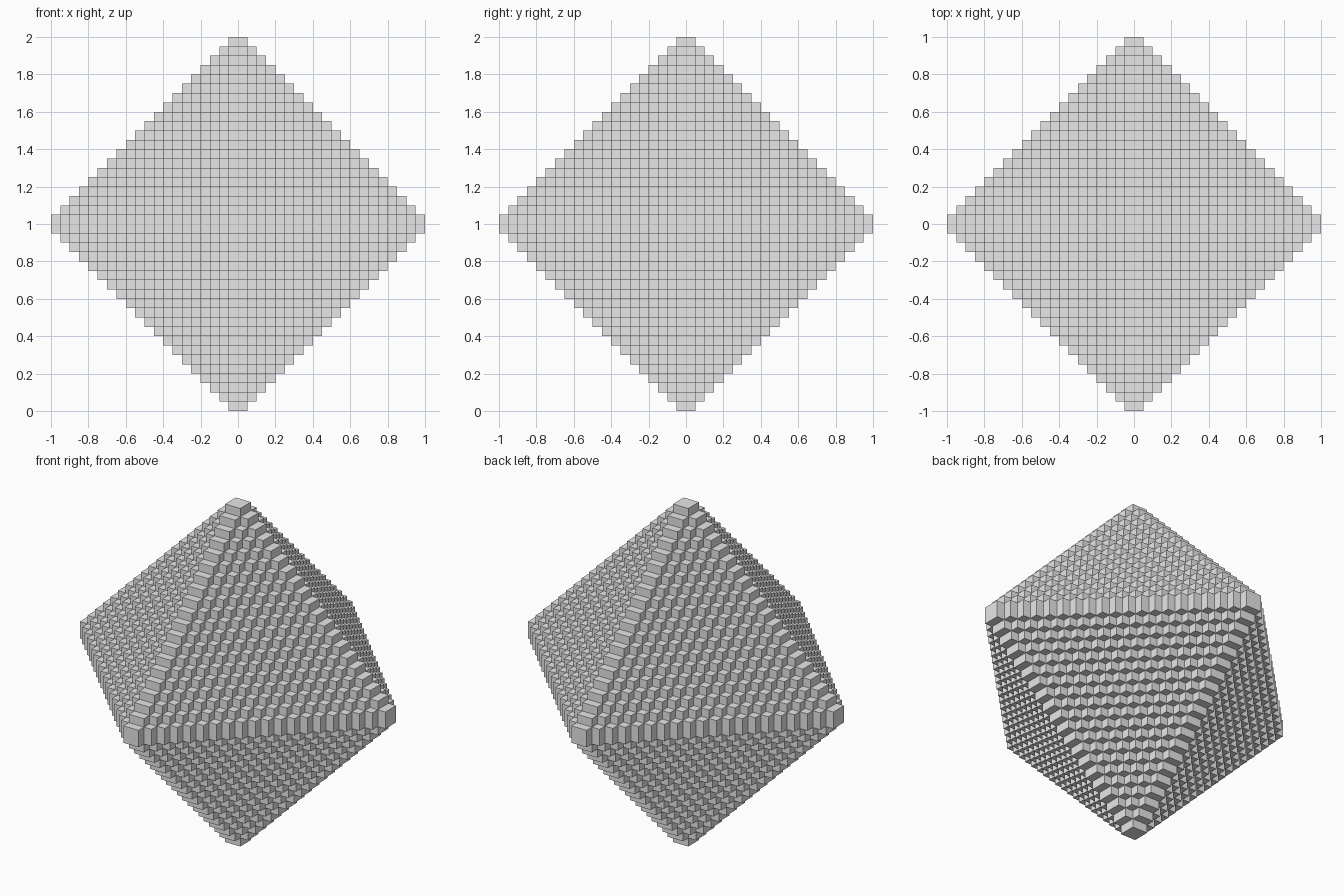
import bpy
import bmesh
from mathutils import Vector

cube = bpy.data.objects.get("Cube")
if cube:
    bpy.data.objects.remove(cube, do_unlink=True)

STEPS = 20            # blocks from the centre to each tip
CELL = 1.0 / STEPS    # block size

# Plain grey material
grey = bpy.data.materials.new("stone grey")
grey.use_nodes = True
colour = (0.8, 0.8, 0.8, 1.0)
grey.diffuse_color = colour
grey.node_tree.nodes["Principled BSDF"].inputs["Base Color"].default_value = colour

# One stepped octant: each block's outer face along each of the three axes
bm = bmesh.new()
for axis in range(3):
    for a in range(STEPS):
        for b in range(STEPS - a):
            corners = []
            for u, v in ((a, b), (a + 1, b), (a + 1, b + 1), (a, b + 1)):
                p = Vector()
                p[axis] = STEPS - a - b
                p[(axis + 1) % 3] = u
                p[(axis + 2) % 3] = v
                corners.append(bm.verts.new(p * CELL))
            bm.faces.new(corners)
bmesh.ops.remove_doubles(bm, verts=bm.verts[:], dist=CELL / 100)

mesh = bpy.data.meshes.new("stepped_octahedron")
bm.to_mesh(mesh)
bm.free()
mesh.materials.append(grey)
body = bpy.data.objects.new("stepped_octahedron", mesh)
body.location.z = 1.0
bpy.context.collection.objects.link(body)

# Mirror to all eight octants, then join the flat faces across the seams
mirror = body.modifiers.new("mirror_octants", "MIRROR")
mirror.use_axis = (True, True, True)
mirror.merge_threshold = CELL / 100
seams = body.modifiers.new("join_flat_faces", "DECIMATE")
seams.decimate_type = "DISSOLVE"
seams.angle_limit = 0.02
